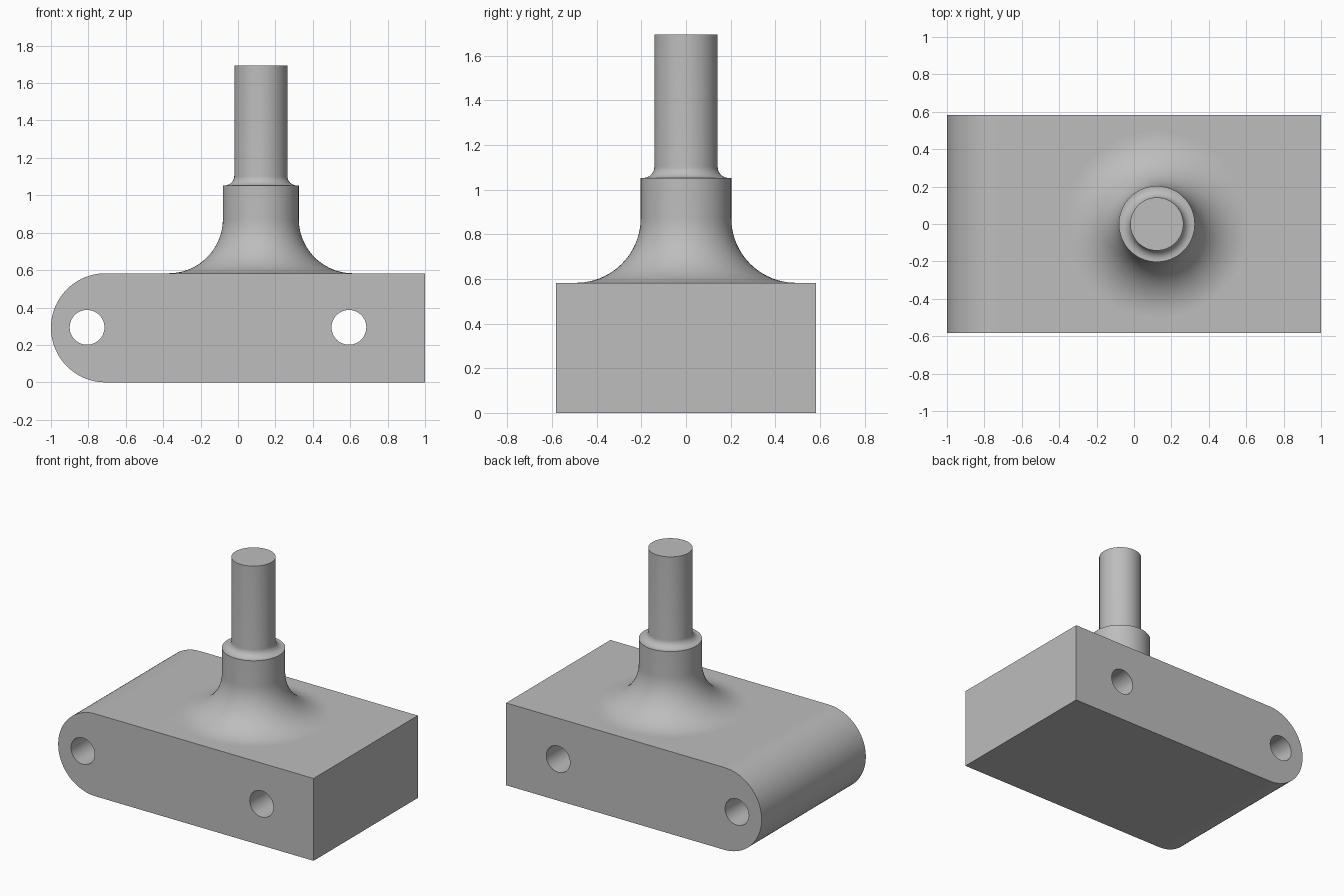
import bpy
import bmesh
from math import sin, cos, pi, radians

if "Cube" in bpy.data.objects:
    bpy.data.objects.remove(bpy.data.objects["Cube"], do_unlink=True)

HEIGHT, HALF_DEPTH, STEM_X = 0.583, 0.583, 0.122
MID = HEIGHT / 2

grey = bpy.data.materials.new("plain grey")
grey.use_nodes = True
colour = (0.51, 0.51, 0.51, 1)
grey.diffuse_color = colour
grey.node_tree.nodes["Principled BSDF"].inputs["Base Color"].default_value = colour


def arc(cx, cz, r, start, end, steps):
    """Points along an arc in the xz plane, angles in degrees."""
    angles = [radians(start + (end - start) * i / steps) for i in range(steps + 1)]
    return [(cx + r * cos(a), cz + r * sin(a)) for a in angles]


def make_object(name, bm):
    bmesh.ops.recalc_face_normals(bm, faces=bm.faces)
    mesh = bpy.data.meshes.new(name)
    bm.to_mesh(mesh)
    bm.free()
    mesh.materials.append(grey)
    obj = bpy.data.objects.new(name, mesh)
    bpy.context.collection.objects.link(obj)
    return obj


def extrude_profile(name, points, half_depth):
    """Extrude an xz outline symmetrically along y."""
    bm = bmesh.new()
    face = bm.faces.new([bm.verts.new((x, -half_depth, z)) for x, z in points])
    new = bmesh.ops.extrude_face_region(bm, geom=[face])["geom"]
    verts = [v for v in new if isinstance(v, bmesh.types.BMVert)]
    bmesh.ops.translate(bm, verts=verts, vec=(0, 2 * half_depth, 0))
    return make_object(name, bm)


def lathe(name, points, segments):
    """Revolve a radius/height profile about z."""
    bm = bmesh.new()
    verts = [bm.verts.new((r, 0, z)) for r, z in points]
    edges = [bm.edges.new(pair) for pair in zip(verts, verts[1:])]
    bmesh.ops.spin(bm, geom=verts + edges, cent=(0, 0, 0), axis=(0, 0, 1),
                   angle=2 * pi, steps=segments, use_duplicate=False)
    bmesh.ops.remove_doubles(bm, verts=bm.verts, dist=0.0001)
    return make_object(name, bm)


def smooth(obj):
    bpy.ops.object.select_all(action="DESELECT")
    obj.select_set(True)
    bpy.context.view_layer.objects.active = obj
    bpy.ops.object.shade_smooth_by_angle(angle=radians(30))


# Block with one fully rounded end
outline = [(1, 0), (1, HEIGHT)] + arc(-1 + MID, MID, MID, 90, 270, 48)
block = extrude_profile("block", outline, HALF_DEPTH)

# Two cross holes running the full depth
for side, x in (("right", -0.807), ("left", 0.593)):
    cutter = extrude_profile(side + "_hole_cutter",
                             arc(x, 0.294, 0.093, 0, 352.5, 47), 0.7)
    cutter.hide_render = True
    cut = block.modifiers.new(side + "_hole", "BOOLEAN")
    cut.operation, cut.solver, cut.object = "DIFFERENCE", "EXACT", cutter
    bpy.context.view_layer.objects.active = block
    bpy.ops.object.modifier_apply(modifier=cut.name)
    bpy.data.objects.remove(cutter, do_unlink=True)
smooth(block)

# Stepped stem: wide base fillet, collar, small shoulder fillet, pin
COLLAR_R, COLLAR_TOP, PIN_R, TOP = 0.203, 1.053, 0.142, 1.695
BASE_FILLET, SHOULDER_FILLET = 0.29, 0.05
profile = [(0, HEIGHT - 0.02), (COLLAR_R + BASE_FILLET, HEIGHT - 0.02)]
profile += arc(COLLAR_R + BASE_FILLET, HEIGHT + BASE_FILLET, BASE_FILLET, 270, 180, 24)
profile += [(COLLAR_R, COLLAR_TOP)]
profile += arc(PIN_R + SHOULDER_FILLET, COLLAR_TOP + SHOULDER_FILLET,
               SHOULDER_FILLET, 270, 180, 10)
profile += [(PIN_R, TOP), (0, TOP)]
stem = lathe("stem", profile, 72)
stem.location.x = STEM_X
smooth(stem)
